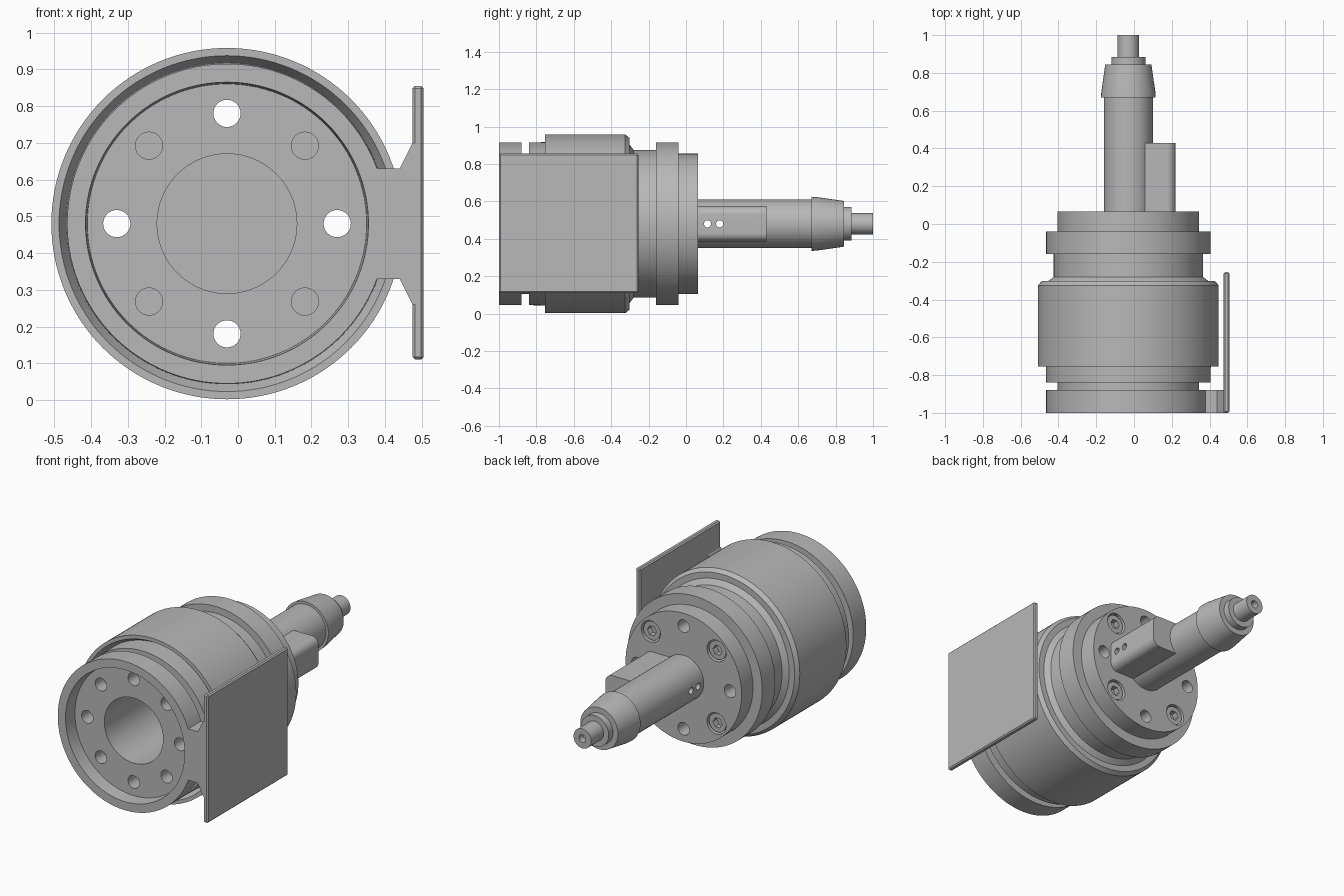
import bpy, bmesh, math
from mathutils import Matrix, Vector

cube = bpy.data.objects.get("Cube")
if cube:
    bpy.data.objects.remove(cube, do_unlink=True)

CX, CZ = -0.03, 0.48      # main axis, running along y
BOLT_R = 0.30

steel = bpy.data.materials.new("plain_grey_steel")
steel.use_nodes = True
GREY = (0.48, 0.48, 0.48, 1)
steel.diffuse_color = GREY
steel.node_tree.nodes["Principled BSDF"].inputs["Base Color"].default_value = GREY


def finish(name, bm):
    bmesh.ops.remove_doubles(bm, verts=bm.verts, dist=1e-5)
    bmesh.ops.recalc_face_normals(bm, faces=bm.faces)
    mesh = bpy.data.meshes.new(name)
    bm.to_mesh(mesh)
    bm.free()
    mesh.materials.append(steel)
    ob = bpy.data.objects.new(name, mesh)
    bpy.context.collection.objects.link(ob)
    return ob


def lathe(name, profile, steps=96, x=CX, z=CZ):
    """Revolve (radius, y) points around a line parallel to y."""
    bm = bmesh.new()
    verts = [bm.verts.new((x + r, y, z)) for r, y in profile]
    edges = [bm.edges.new(pair) for pair in zip(verts, verts[1:])]
    bmesh.ops.spin(bm, geom=verts + edges, cent=(x, 0, z), axis=(0, 1, 0),
                   angle=math.tau, steps=steps, use_duplicate=False)
    return finish(name, bm)


def rod(name, r, y0, y1, x, z, steps=32):
    return lathe(name, [(0, y0), (r, y0), (r, y1), (0, y1)], steps, x, z)


def prism(name, outline, y0, y1):
    """Extrude an (x, z) outline along y."""
    bm = bmesh.new()
    face = bm.faces.new([bm.verts.new((x, y0, z)) for x, z in outline])
    top = bmesh.ops.extrude_face_region(bm, geom=[face])["geom"]
    moved = [v for v in top if isinstance(v, bmesh.types.BMVert)]
    bmesh.ops.translate(bm, verts=moved, vec=(0, y1 - y0, 0))
    return finish(name, bm)


def combine(ob, other, operation):
    mod = ob.modifiers.new("cut", "BOOLEAN")
    mod.operation = operation
    mod.solver = "EXACT"
    mod.object = other
    bpy.context.view_layer.objects.active = ob
    bpy.ops.object.modifier_apply(modifier=mod.name)
    bpy.data.objects.remove(other, do_unlink=True)


def smooth(ob):
    bpy.ops.object.select_all(action="DESELECT")
    ob.select_set(True)
    bpy.context.view_layer.objects.active = ob
    bpy.ops.object.shade_smooth_by_angle(angle=math.radians(28))


def bolt_spot(i):
    a = i * math.pi / 4
    return CX + BOLT_R * math.cos(a), CZ + BOLT_R * math.sin(a)


# Stepped hub with front recess and deep bore
hub = lathe("hub_body", [
    (0, 0.0), (0.19, 0.0), (0.19, -0.92), (0.38, -0.92), (0.385, -1),
    (0.435, -1), (0.435, -0.88), (0.375, -0.88), (0.375, -0.84),
    (0.435, -0.84), (0.437, -0.72), (0.457, -0.755), (0.478, -0.755),
    (0.478, -0.325), (0.46, -0.303), (0.425, -0.303), (0.395, -0.28),
    (0.395, -0.16), (0.435, -0.16), (0.435, -0.04), (0.375, -0.04),
    (0.375, 0.065), (0, 0.065)], 128)

# Arm that carries the side plate
half = [(0.36, 0.15), (0.44, 0.15), (0.475, 0.22), (0.485, 0.22)]
arm = prism("plate_arm", [(x, CZ + h) for x, h in half]
            + [(x, CZ - h) for x, h in reversed(half)], -1, -0.88)
combine(hub, arm, "UNION")

# Through holes alternate with counterbored screw holes
for i in range(8):
    x, z = bolt_spot(i)
    if i % 2 == 0:
        combine(hub, rod("cutter", 0.037, -1.1, 0.2, x, z), "DIFFERENCE")
    else:
        combine(hub, rod("cutter", 0.037, -1.1, -0.84, x, z), "DIFFERENCE")
        combine(hub, rod("cutter", 0.062, 0.0, 0.2, x, z), "DIFFERENCE")
smooth(hub)

# Socket head screws on the back
for i in range(1, 8, 2):
    x, z = bolt_spot(i)
    screw = rod("socket_screw", 0.054, -0.01, 0.055, x, z)
    combine(screw, rod("cutter", 0.03, 0.02, 0.1, x, z, 6), "DIFFERENCE")
    smooth(screw)

# Shaft with tapered collar and drilled tip
shaft = lathe("shaft", [
    (0, 0.05), (0.13, 0.05), (0.13, 0.67), (0.145, 0.67), (0.143, 0.70),
    (0.122, 0.845), (0.09, 0.845), (0.09, 0.885), (0.057, 0.885),
    (0.057, 1), (0.022, 1), (0.022, 0.96), (0, 0.95)], 64)

# Side lug with rounded outer corners
R, H, END = 0.045, 0.095, 0.22
corner = [(END - R + R * math.sin(t), H - R + R * math.cos(t))
          for t in (k * math.pi / 16 for k in range(9))]
upper = [(CX, H)] + corner
lug = prism("lug", [(x, CZ + h) for x, h in upper]
            + [(x, CZ - h) for x, h in reversed(upper)], 0.05, 0.43)
combine(shaft, lug, "UNION")

# Two cross holes drilled along x
for y in (0.115, 0.18):
    pin = rod("cutter", 0.019, -0.5, 0.5, 0, 0, 24)
    pin.data.transform(Matrix.Translation((0, y, CZ)) @ Matrix.Rotation(math.pi / 2, 4, "Z"))
    combine(shaft, pin, "DIFFERENCE")
smooth(shaft)

# Square side plate with a fine edge bevel
bm = bmesh.new()
bmesh.ops.create_cube(bm, size=1)
bmesh.ops.scale(bm, vec=(0.03, 0.745, 0.745), verts=bm.verts)
bmesh.ops.translate(bm, vec=(0.49, -0.6275, 0.4825), verts=bm.verts)
plate = finish("side_plate", bm)
bevel = plate.modifiers.new("edge", "BEVEL")
bevel.width = 0.007
bevel.segments = 1
